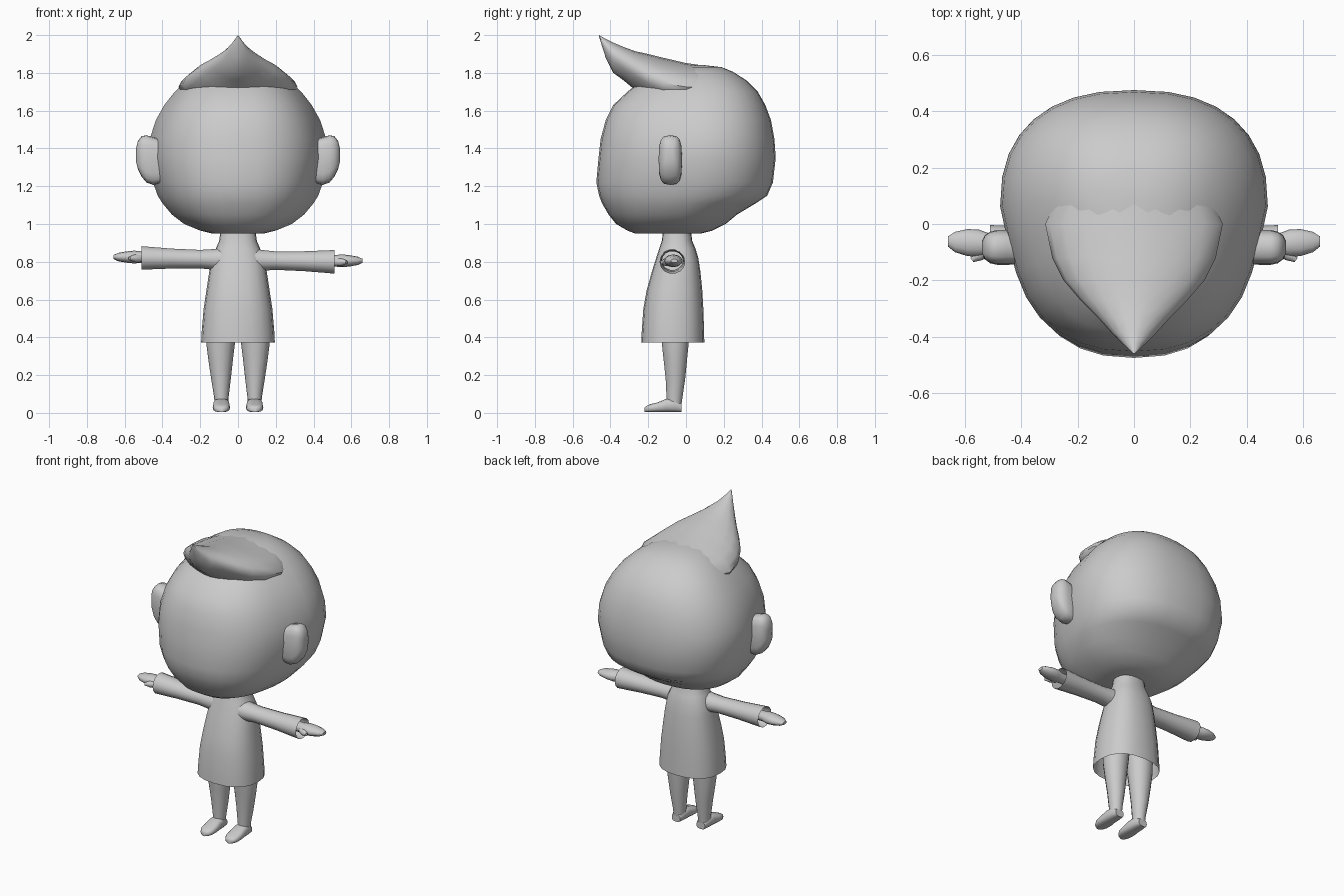
import bpy, math
from mathutils import Vector

grey = bpy.data.materials.new("plain grey")
grey.diffuse_color = (0.6, 0.6, 0.6, 1)


def cpow(v, e):
    return math.copysign(abs(v) ** e, v)


def ring(c, u, v, n=20, e=2.0):
    """Superellipse ring around c spanned by half axes u and v."""
    c, u, v = Vector(c), Vector(u), Vector(v)
    pts = []
    for i in range(n):
        a = 2 * math.pi * i / n
        pts.append(c + u * cpow(math.cos(a), 2 / e) + v * cpow(math.sin(a), 2 / e))
    return pts


def loft(name, rings, cap_start=True, cap_end=True, angle=50):
    n = len(rings[0])
    verts = [p for r in rings for p in r]
    faces = []
    for k in range(len(rings) - 1):
        for i in range(n):
            j = (i + 1) % n
            faces.append((k * n + i, k * n + j, (k + 1) * n + j, (k + 1) * n + i))
    if cap_start:
        faces.append(tuple(reversed(range(n))))
    if cap_end:
        faces.append(tuple(range(len(verts) - n, len(verts))))
    me = bpy.data.meshes.new(name)
    me.from_pydata(verts, [], faces)
    me.materials.append(grey)
    ob = bpy.data.objects.new(name, me)
    bpy.context.collection.objects.link(ob)
    bpy.ops.object.select_all(action='DESELECT')
    ob.select_set(True)
    bpy.context.view_layer.objects.active = ob
    bpy.ops.object.mode_set(mode='EDIT')
    bpy.ops.mesh.select_all(action='SELECT')
    bpy.ops.mesh.normals_make_consistent(inside=False)
    bpy.ops.object.mode_set(mode='OBJECT')
    bpy.ops.object.shade_smooth_by_angle(angle=math.radians(angle))
    return ob


# Head: height, half width, front y, back y; widest behind the ears
head_profile = [
    (0.95, 0.14, -0.27, 0.08), (0.965, 0.20, -0.31, 0.14), (1.0, 0.285, -0.37, 0.21),
    (1.05, 0.35, -0.41, 0.27), (1.11, 0.40, -0.445, 0.37), (1.15, 0.425, -0.46, 0.43),
    (1.22, 0.45, -0.475, 0.46), (1.35, 0.475, -0.463, 0.475), (1.45, 0.467, -0.452, 0.468),
    (1.55, 0.435, -0.425, 0.45), (1.63, 0.39, -0.385, 0.42), (1.70, 0.335, -0.31, 0.38),
    (1.76, 0.27, -0.235, 0.32), (1.805, 0.20, -0.17, 0.25), (1.83, 0.13, -0.13, 0.19),
    (1.842, 0.05, -0.04, 0.09)]
rings = []
for z, w, y0, y1 in head_profile:
    cy = y0 + (y1 - y0) * 0.56
    r = []
    for p in ring((0, 0, z), (w, 0, 0), (0, 1, 0), 32, 2.4):
        front = p.y < 0
        # the face is slightly narrower than the hair behind it
        narrow = 1 - 0.06 * min(1, -p.y * 3) if front else 1
        r.append(Vector((p.x * narrow, cy + p.y * ((cy - y0) if front else (y1 - cy)), z)))
    rings.append(r)
loft("head", rings)

# Hair tuft: y, top z, bottom z, half width
tuft = [(0.12, 1.835, 1.62, 0.26), (0.0, 1.852, 1.60, 0.315), (-0.12, 1.88, 1.61, 0.29),
        (-0.20, 1.90, 1.65, 0.25), (-0.27, 1.915, 1.71, 0.19), (-0.33, 1.937, 1.76, 0.13),
        (-0.385, 1.96, 1.80, 0.08), (-0.425, 1.98, 1.88, 0.04), (-0.46, 2.0, 1.99, 0.003)]
loft("hair_tuft", [ring((0, y, (t + b) / 2), (w, 0, 0), (0, 0, (t - b) / 2), 20, 1.75)
                   for y, t, b, w in tuft])

# Tunic with neck, open at the hem
tunic = [(0.372, 0.195, -0.237, 0.097), (0.42, 0.193, -0.235, 0.096), (0.55, 0.182, -0.226, 0.092),
         (0.65, 0.167, -0.208, 0.086), (0.75, 0.152, -0.18, 0.076), (0.82, 0.138, -0.158, 0.065),
         (0.87, 0.117, -0.142, 0.05), (0.91, 0.10, -0.128, 0.033), (0.98, 0.09, -0.12, 0.025)]
loft("tunic", [ring((0, (a + b) / 2, z), (w, 0, 0), (0, (b - a) / 2, 0), 20, 2.4)
               for z, w, a, b in tunic], cap_start=False)

for s, side in ((-1, "left"), (1, "right")):
    dz = -0.01 * s  # one arm hangs slightly lower

    # Ear: x, half depth, bottom z, top z
    ear = [(0.38, 0.058, 1.22, 1.44), (0.45, 0.062, 1.207, 1.46), (0.485, 0.062, 1.22, 1.47),
           (0.51, 0.056, 1.25, 1.465), (0.53, 0.042, 1.29, 1.44), (0.54, 0.02, 1.33, 1.40)]
    loft("ear_" + side, [ring((s * x, -0.083, (a + b) / 2), (0, h, 0), (0, 0, (b - a) / 2), 16, 3.2)
                         for x, h, a, b in ear])

    # Sleeve: x, half depth, half height, open at the cuff
    sleeve = [(0.06, 0.07, 0.065), (0.13, 0.062, 0.056), (0.2, 0.056, 0.05),
              (0.35, 0.06, 0.054), (0.45, 0.066, 0.06), (0.51, 0.068, 0.064)]
    loft("sleeve_" + side, [ring((s * x, -0.072, 0.81 + dz * x * 2), (0, a, 0), (0, 0, b), 14)
                            for x, a, b in sleeve], cap_end=False)

    # Hand: x, y, half depth, half height
    hand = [(0.42, -0.07, 0.035, 0.03), (0.51, -0.07, 0.035, 0.03), (0.55, -0.068, 0.048, 0.034),
            (0.59, -0.066, 0.048, 0.03), (0.635, -0.064, 0.036, 0.022), (0.66, -0.062, 0.018, 0.01)]
    loft("hand_" + side, [ring((s * x, y, 0.815 + dz), (0, a, 0), (0, 0, b), 12)
                          for x, y, a, b in hand])
    thumb = [(0.52, -0.09, 0.022), (0.55, -0.112, 0.02), (0.575, -0.128, 0.009)]
    loft("thumb_" + side, [ring((s * x, y, 0.808 + dz), (r * 0.6 * s, r * 0.8, 0), (0, 0, r), 8)
                           for x, y, r in thumb])

    # Leg: z, x, half width, front y, back y
    leg = [(0.47, 0.088, 0.082, -0.14, 0.025), (0.37, 0.092, 0.076, -0.13, 0.016),
           (0.28, 0.092, 0.065, -0.12, 0.007), (0.18, 0.09, 0.052, -0.109, -0.003),
           (0.08, 0.088, 0.038, -0.104, -0.018), (0.02, 0.088, 0.036, -0.10, -0.026)]
    loft("leg_" + side, [ring((s * x, (a + b) / 2, z), (w, 0, 0), (0, (b - a) / 2, 0), 14)
                         for z, x, w, a, b in leg])

    # Foot: y, half width, top z
    foot = [(-0.024, 0.03, 0.05), (-0.06, 0.04, 0.075), (-0.105, 0.043, 0.075),
            (-0.15, 0.046, 0.056), (-0.19, 0.043, 0.046), (-0.212, 0.03, 0.036), (-0.22, 0.014, 0.028)]
    loft("foot_" + side, [ring((s * 0.088, y, t / 2 + 0.002), (w, 0, 0), (0, 0, t / 2 - 0.002), 14, 2.8)
                          for y, w, t in foot])
